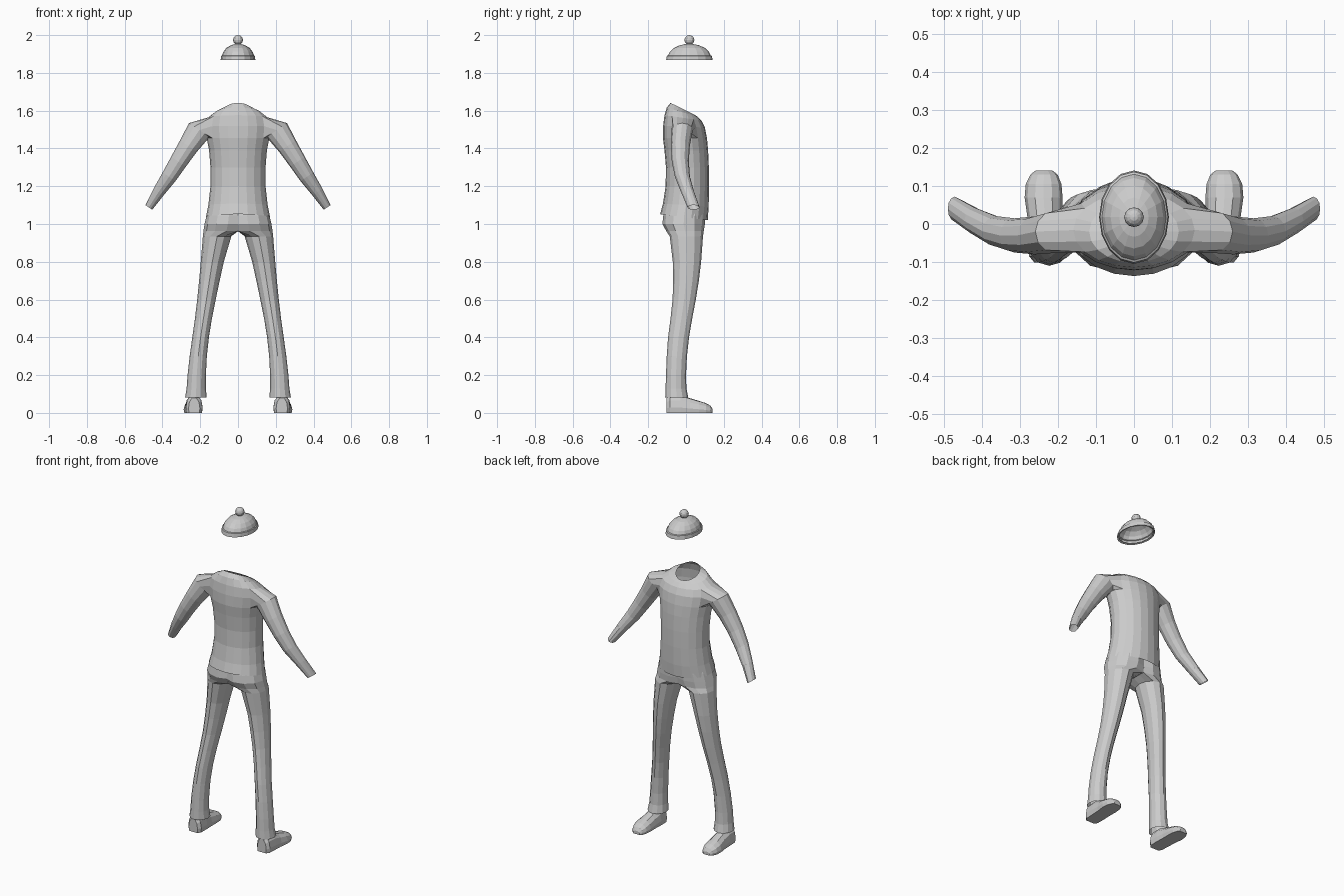
import bpy, bmesh, math
from mathutils import Vector

if "Cube" in bpy.data.objects:
    bpy.data.objects.remove(bpy.data.objects["Cube"])

grey = bpy.data.materials.new("plain grey")
grey.diffuse_color = (0.6, 0.6, 0.6, 1)
grey.use_nodes = True
grey.node_tree.nodes["Principled BSDF"].inputs["Base Color"].default_value = grey.diffuse_color


def finish(bm, name):
    """Clean the mesh and turn it into a flat shaded object."""
    loose = [v for v in bm.verts if not v.link_faces]
    bmesh.ops.delete(bm, geom=loose, context='VERTS')
    bmesh.ops.remove_doubles(bm, verts=bm.verts[:], dist=0.0005)
    bmesh.ops.recalc_face_normals(bm, faces=bm.faces[:])
    mesh = bpy.data.meshes.new(name)
    bm.to_mesh(mesh)
    bm.free()
    mesh.materials.append(grey)
    obj = bpy.data.objects.new(name, mesh)
    bpy.context.collection.objects.link(obj)
    return obj


def mirror(obj):
    mod = obj.modifiers.new("Mirror", 'MIRROR')
    mod.use_clip = True
    mod.merge_threshold = 0.0008


def ring(bm, points):
    return [bm.verts.new(p) for p in points]


def bridge(bm, a, b, skip=()):
    n = len(a)
    for i in range(n):
        if i not in skip:
            j = (i + 1) % n
            bm.faces.new((a[i], a[j], b[j], b[i]))


def angles(n):
    return [2 * math.pi * i / n for i in range(n)]


# Shirt body: z, half width, back y, front y, rise at the back
body = [(1.036, .170, -.137, .115, .016), (1.10, .157, -.122, .120, .008),
        (1.20, .146, -.108, .122, 0), (1.30, .146, -.106, .121, 0),
        (1.39, .153, -.114, .117, 0), (1.455, .166, -.122, .111, 0),
        (1.515, .172, -.121, .100, .004), (1.562, .160, -.114, .082, .014),
        (1.592, .118, -.102, .062, .024), (1.610, .068, -.082, .045, .031)]
N = 20
bm = bmesh.new()
rows = []
for z, rx, yb, yf, rise in body:
    rows.append(ring(bm, [(rx * math.cos(t), (yb + yf) / 2 + (yf - yb) / 2 * math.sin(t),
                           z - rise * math.sin(t)) for t in angles(N)]))
arm_holes = (0, 1, N - 1, N - 2, 8, 9, 10, 11)
for r in range(len(rows) - 1):
    bridge(bm, rows[r], rows[r + 1], arm_holes if r in (5, 6) else ())

# Sleeves grow out of the arm holes: x, y, z, radius across, radius in depth
sleeve = [(.205, -.020, 1.497, .066, .056), (.262, -.030, 1.413, .054, .050),
          (.315, -.030, 1.330, .047, .045), (.365, -.019, 1.250, .041, .040),
          (.420, .008, 1.170, .032, .035), (.472, .040, 1.088, .022, .032)]
hole = [(7, 0), (7, 1), (7, 2), (6, 2), (5, 2), (5, 1),
        (5, 0), (5, -1), (5, -2), (6, -2), (7, -2), (7, -1)]
for side in (1, -1):
    prev = [rows[r][(c if side == 1 else 10 - c) % N] for r, c in hole]
    for x, y, z, ru, ry in sleeve:
        up = Vector((.83, 0, .56))
        pts = []
        for t in angles(12):
            p = Vector((x, y, z)) + up * ru * math.cos(t) + Vector((0, ry * math.sin(t), 0))
            pts.append((p.x * side, p.y, p.z))
        cur = ring(bm, pts)
        bridge(bm, prev, cur)
        prev = cur
finish(bm, "shirt")

# Trousers: z, inner x, outer x, back y, front y (negative inner x joins at the middle)
legs = [(1.10, -.07, .148, -.105, .100), (1.045, -.07, .166, -.120, .102),
        (1.00, -.07, .177, -.125, .100), (.962, -.06, .183, -.104, .094),
        (.935, .035, .186, -.086, .090), (.80, .075, .197, -.070, .080),
        (.70, .097, .206, -.068, .068), (.60, .118, .216, -.071, .052),
        (.50, .138, .228, -.082, .033), (.40, .154, .242, -.095, .016),
        (.30, .165, .256, -.102, .005), (.20, .170, .267, -.106, .000),
        (.13, .170, .272, -.108, .002), (.082, .166, .280, -.110, .012)]
bm = bmesh.new()
prev = None
for z, xi, xo, yb, yf in legs:
    cur = ring(bm, [(max(0, (xi + xo) / 2 + (xo - xi) / 2 * math.cos(t)),
                     (yb + yf) / 2 + (yf - yb) / 2 * math.sin(t), z) for t in angles(12)])
    if prev:
        bridge(bm, prev, cur)
    prev = cur
inner = [f for f in bm.faces if all(v.co.x < .001 for v in f.verts)]
bmesh.ops.delete(bm, geom=inner, context='FACES')
mirror(finish(bm, "trousers"))

# Shoes: y, centre x, half width, height
shoe = [(-.102, .232, .030, .080), (-.085, .232, .044, .095), (-.03, .233, .046, .095),
        (.02, .235, .046, .078), (.07, .238, .050, .063), (.105, .238, .047, .052),
        (.13, .237, .036, .038), (.141, .237, .022, .020)]
bm = bmesh.new()
prev = None
for y, cx, w, h in shoe:
    shape = [(-.92, 0), (-1, .3), (-.85, .7), (-.45, .96), (0, 1),
             (.45, .96), (.85, .7), (1, .3), (.92, 0)]
    cur = ring(bm, [(cx + w * a, y, h * b) for a, b in shape])
    if prev:
        bridge(bm, prev, cur)
    else:
        bm.faces.new(cur)
    prev = cur
bm.faces.new(prev)
mirror(finish(bm, "shoe"))

# Cap: open dome with a raised band, z and scale
cap = [(1.872, .90), (1.868, 1), (1.890, .97), (1.893, .92), (1.912, .84),
       (1.932, .67), (1.946, .42), (1.953, .15)]
bm = bmesh.new()
prev = None
for z, s in cap:
    cur = ring(bm, [(.092 * s * math.cos(t), .018 + .123 * s * math.sin(t), z)
                    for t in angles(16)])
    if prev:
        bridge(bm, prev, cur)
    prev = cur
bm.faces.new(prev)
finish(bm, "cap")

# Bobble on top of the cap
bm = bmesh.new()
bmesh.ops.create_uvsphere(bm, u_segments=12, v_segments=8, radius=.026)
bmesh.ops.translate(bm, verts=bm.verts[:], vec=(0, .018, 1.974))
finish(bm, "bobble")
